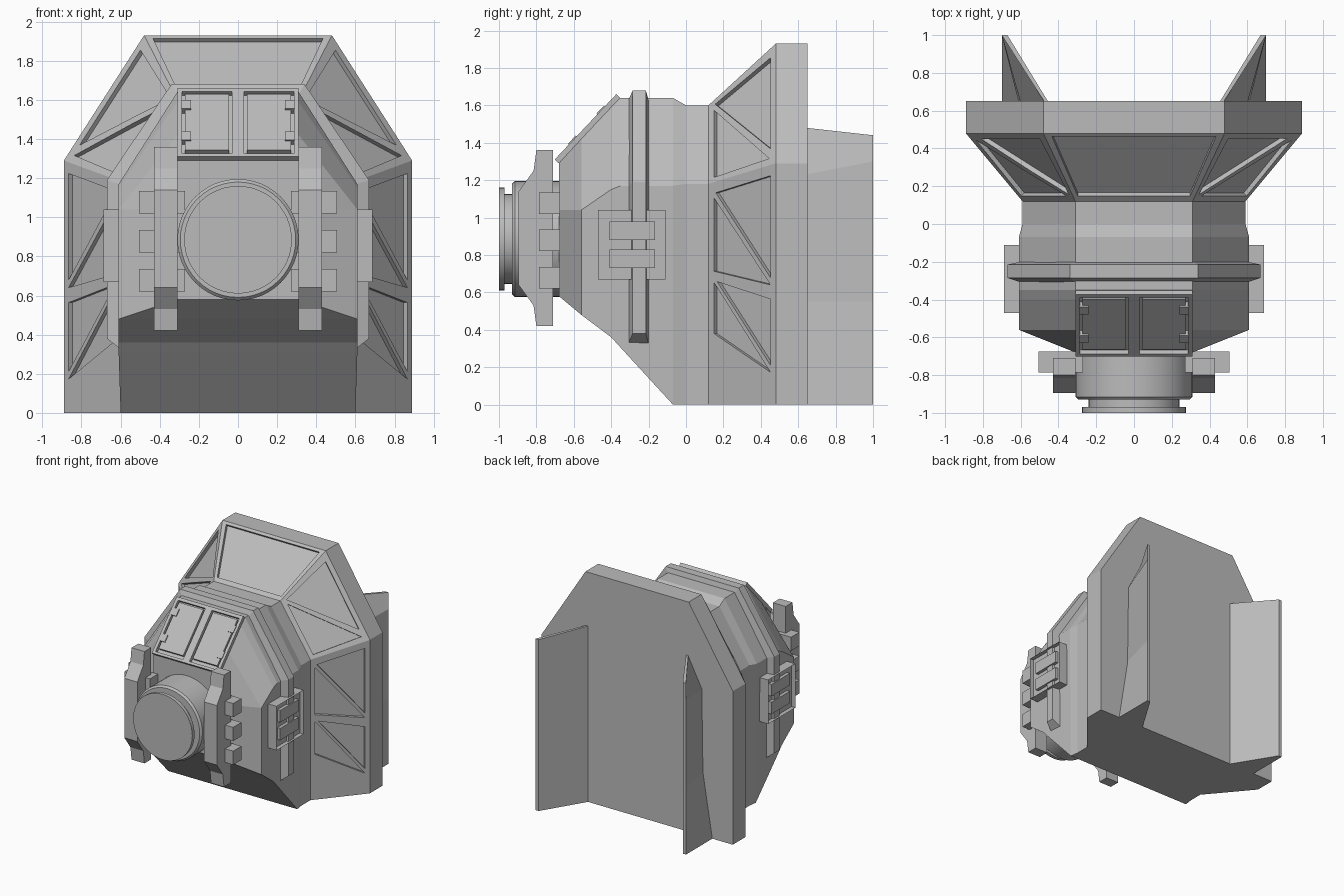
import bpy, bmesh, math
from mathutils import Vector

if "Cube" in bpy.data.objects:
    bpy.data.objects.remove(bpy.data.objects["Cube"], do_unlink=True)

grey = bpy.data.materials.new("hull_grey")
grey.use_nodes = True
grey.diffuse_color = (0.5, 0.5, 0.5, 1)
grey.node_tree.nodes["Principled BSDF"].inputs["Base Color"].default_value = (0.5, 0.5, 0.5, 1)


def finish(bm, name):
    bmesh.ops.recalc_face_normals(bm, faces=bm.faces)
    me = bpy.data.meshes.new(name)
    bm.to_mesh(me)
    bm.free()
    me.materials.append(grey)
    ob = bpy.data.objects.new(name, me)
    bpy.context.collection.objects.link(ob)
    return ob


def loft(bm, sections):
    """Skin a list of equal-length closed sections and cap both ends."""
    rings = [[bm.verts.new(p) for p in s] for s in sections]
    n = len(rings[0])
    for a, b in zip(rings, rings[1:]):
        for i in range(n):
            bm.faces.new((a[i], a[(i + 1) % n], b[(i + 1) % n], b[i]))
    bm.faces.new(rings[0])
    bm.faces.new(rings[-1])


def box(bm, xs, ys, zs):
    loft(bm, [[(x, ys[0], zs[0]), (x, ys[1], zs[0]), (x, ys[1], zs[1]), (x, ys[0], zs[1])] for x in xs])


def flip(pts, s):
    return [Vector((p[0] * s, p[1], p[2])) for p in pts]


def section(y, bottom, hip, top):
    half = [(x, y, z) for x, z in (bottom, hip, top)]
    return half + [(-x, y, z) for x, y, z in reversed(half)]


# Hull: cross-sections from the back plate to the nose
bm = bmesh.new()
plate = ((0.89, 0), (0.89, 1.29), (0.48, 1.93))
neck = ((0.59, 0), (0.59, 1.18), (0.31, 1.6))
loft(bm, [
    section(0.65, *plate),
    section(0.48, *plate),
    section(0.12, *neck),
    section(0.0, *neck),
    section(-0.07, (0.6, 0), (0.61, 1.17), (0.31, 1.64)),
    section(-0.35, (0.61, 0.305), (0.61, 1.17), (0.31, 1.64)),
    section(-0.40, (0.61, 0.36), (0.61, 1.15), (0.31, 1.59)),
    section(-0.56, (0.61, 0.48), (0.61, 1.04), (0.31, 1.42)),
    section(-0.68, (0.31, 0.58), (0.31, 1.04), (0.31, 1.29)),
])
hull = finish(bm, "hull")

# Recessed panels on the flared faces
def on_face(corners, uv):
    a, b, c, d = (Vector(p) for p in corners)
    return [a.lerp(b, u).lerp(d.lerp(c, u), v) for u, v in uv]


def edge(k):
    return (neck[k][0], 0.12, neck[k][1]), (plate[k][0], 0.48, plate[k][1])


low, hip, top = edge(0), edge(1), edge(2)
side_face = (*low, *reversed(hip))
hip_face = (*hip, *reversed(top))
top_face = (*flip(top, -1), *reversed(top))
recesses = [
    (hip_face, [(0.08, 0.06), (0.08, 0.88), (0.9, 0.06)]),
    (hip_face, [(0.1, 0.94), (0.92, 0.92), (0.92, 0.14)]),
    (side_face, [(0.08, 0.93), (0.08, 0.6), (0.92, 0.5)]),
    (side_face, [(0.11, 0.95), (0.92, 0.955), (0.92, 0.53)]),
    (side_face, [(0.08, 0.55), (0.08, 0.32), (0.92, 0.135)]),
    (side_face, [(0.13, 0.55), (0.92, 0.44), (0.92, 0.165)]),
]
panels = [flip(on_face(f, uv), s) for f, uv in recesses for s in (1, -1)]
panels.append(on_face(top_face, [(0.08, 0.04), (0.95, 0.04), (0.95, 0.96), (0.08, 0.96)]))
bm = bmesh.new()
for pts in panels:
    n = (pts[1] - pts[0]).cross(pts[2] - pts[0]).normalized()
    loft(bm, [[p + n * d for p in pts] for d in (-0.025, 0.025)])
cutter = finish(bm, "recess_cutter")
cutter.hide_render = True
mod = hull.modifiers.new("recesses", "BOOLEAN")
mod.operation = "DIFFERENCE"
mod.solver = "EXACT"
mod.object = cutter
bpy.context.view_layer.objects.active = hull
bpy.ops.object.modifier_apply(modifier=mod.name)
bpy.data.objects.remove(cutter, do_unlink=True)

# Band that arches over the hull
stations = [((0.58, 0.31), (0.67, 0.38)), ((0.58, 1.16), (0.67, 1.19)), ((0.3, 1.61), (0.34, 1.68))]
stations += [((-a[0], a[1]), (-b[0], b[1])) for a, b in reversed(stations)]
bm = bmesh.new()
loft(bm, [[(i[0], -0.315, i[1]), (o[0], -0.285, o[1]), (o[0], -0.215, o[1]), (i[0], -0.195, i[1])]
          for i, o in stations])
finish(bm, "hull_band")

for s, side in ((1, "left"), (-1, "right")):
    # Rear fins
    bm = bmesh.new()
    rows = []
    for foot, z_foot, z_tip in ((0.7, 0, 0), (0.61, 0.55, 0.55), (0.6, 1.23, 1.3), (0.47, 1.48, 1.44)):
        rows.append(flip([(0.45, 0.64, z_foot), (0.67, 1, z_tip), (0.7, 1, z_tip), (foot, 0.64, z_foot)], s))
    loft(bm, rows)
    finish(bm, side + "_rear_fin")

    # Side clamp: box with a sunken face and two slats
    bm = bmesh.new()
    box(bm, (0.58 * s, 0.688 * s), (-0.47, -0.11), (0.67, 1.04))
    outer = max(bm.faces, key=lambda f: f.calc_center_median().x * s)
    bmesh.ops.inset_region(bm, faces=[outer], thickness=0.035)
    for v in outer.verts:
        v.co.x -= 0.035 * s
    finish(bm, side + "_clamp")
    bm = bmesh.new()
    for z in (0.73, 0.88):
        box(bm, (0.62 * s, 0.68 * s), (-0.41, -0.165), (z, z + 0.1))
    finish(bm, side + "_clamp_slats")

    # Nose bracket and its lugs
    bm = bmesh.new()
    upper = [(-0.71, 1.36), (-0.8, 1.36), (-0.815, 1.25), (-0.895, 1.14)]
    prof = upper + [(y, 1.78 - z) for y, z in reversed(upper)]
    loft(bm, [[(x * s, y, z) for y, z in prof] for x in (0.31, 0.43)])
    finish(bm, side + "_nose_bracket")
    bm = bmesh.new()
    for z in (0.62, 0.82, 1.02):
        box(bm, (0.27 * s, 0.505 * s), (-0.785, -0.675), (z, z + 0.115))
    finish(bm, side + "_bracket_lugs")

# Hatch on the sloping nose, laid out flat and then tilted into place
def tilt(bm, name):
    v = Vector((0, 0.33, 0.35)).normalized()
    n = Vector((0, -v.z, v.y))
    for p in bm.verts:
        p.co = Vector((p.co.x, 0, 0)) + Vector((0, -0.68, 1.29)) + v * p.co.y + n * p.co.z
    finish(bm, name)


bm = bmesh.new()
for ys in ((0, 0.02), (0.455, 0.48)):
    box(bm, (-0.31, 0.31), ys, (-0.02, 0.03))
for xs in ((-0.31, -0.285), (-0.03, 0.03), (0.285, 0.31)):
    box(bm, xs, (0.02, 0.455), (-0.02, 0.03))
tilt(bm, "hatch_frame")
bm = bmesh.new()
for s in (1, -1):
    box(bm, (0.045 * s, 0.272 * s), (0.05, 0.442), (-0.02, 0.027))
tilt(bm, "hatch_doors")
bm = bmesh.new()
for s in (1, -1):
    for y in (0.11, 0.33):
        box(bm, (0.24 * s, 0.29 * s), (y, y + 0.06), (0, 0.036))
tilt(bm, "hatch_hinges")

# Round nose drum with a lip and end disc
profile = [(0.31, -0.6), (0.31, -0.915), (0.295, -0.93), (0.24, -0.93),
           (0.24, -0.97), (0.275, -0.97), (0.275, -1.0)]
bm = bmesh.new()
N = 48
loft(bm, [[(r * math.cos(2 * math.pi * i / N), y, 0.885 + r * math.sin(2 * math.pi * i / N))
           for i in range(N)] for r, y in profile])
drum = finish(bm, "nose_drum")
bpy.ops.object.select_all(action="DESELECT")
drum.select_set(True)
bpy.context.view_layer.objects.active = drum
bpy.ops.object.shade_smooth_by_angle(angle=math.radians(30))
